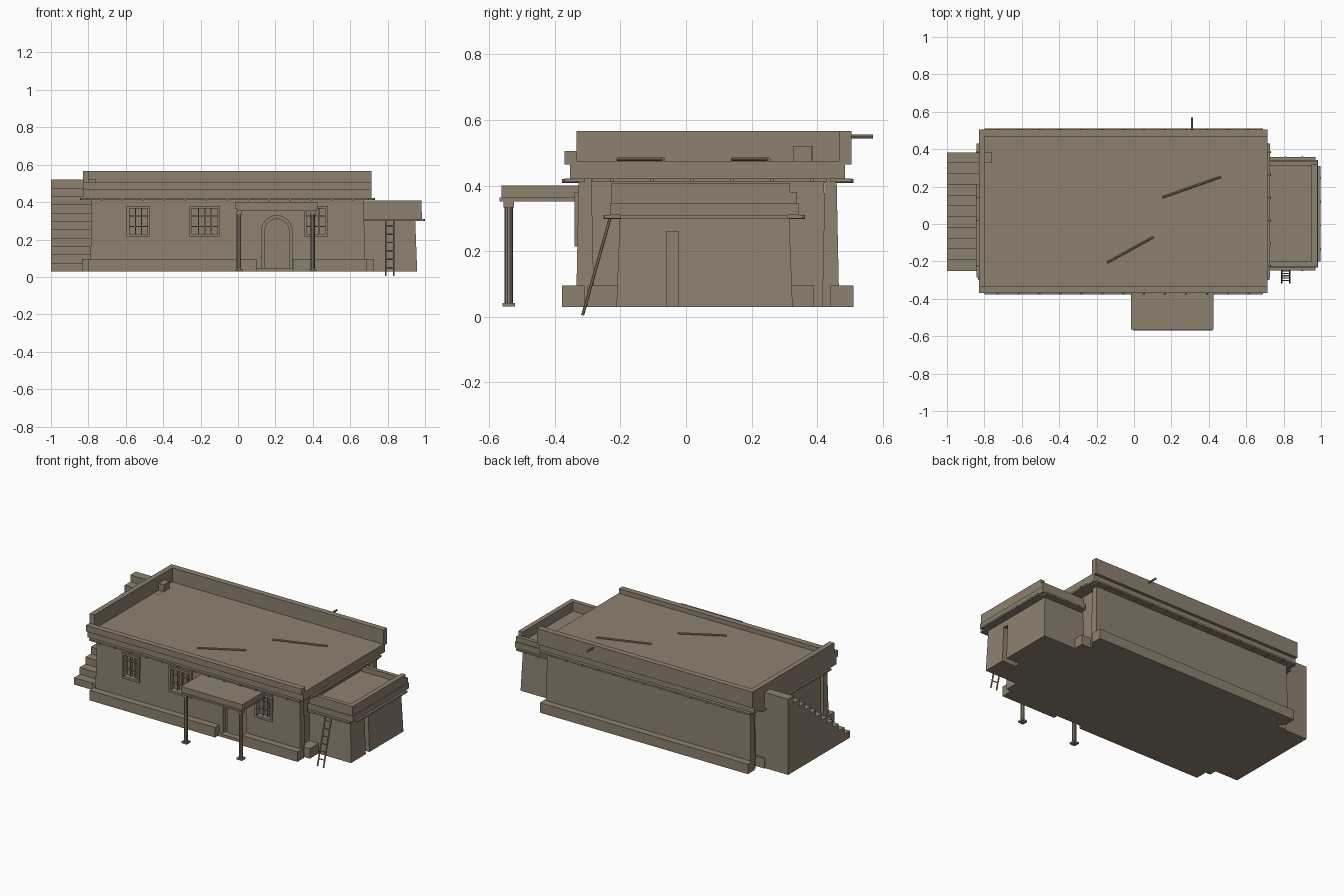
import bpy, bmesh, math
from mathutils import Vector

cube = bpy.data.objects.get("Cube")
if cube:
    bpy.data.objects.remove(cube, do_unlink=True)

clay = bpy.data.materials.new("brown adobe")
clay.use_nodes = True
COLOR = (0.27, 0.22, 0.16, 1)
clay.diffuse_color = COLOR
clay.node_tree.nodes["Principled BSDF"].inputs["Base Color"].default_value = COLOR


def finish(name, bm):
    bmesh.ops.recalc_face_normals(bm, faces=bm.faces)
    mesh = bpy.data.meshes.new(name)
    bm.to_mesh(mesh)
    bm.free()
    mesh.materials.append(clay)
    ob = bpy.data.objects.new(name, mesh)
    bpy.context.collection.objects.link(ob)
    return ob


def box(name, x, y, z, taper=0.0):
    """Box from ranges; taper pulls the top in on every side."""
    bm = bmesh.new()
    bmesh.ops.create_cube(bm, size=1)
    for v in bm.verts:
        s = v.co * 2
        inset = taper if s.z > 0 else 0
        v.co = [(a + b) / 2 + k * ((b - a) / 2 - i)
                for (a, b), k, i in zip((x, y, z), s, (inset, inset, 0))]
    return finish(name, bm)


def rod(name, a, b, r, sides=8):
    a, b = Vector(a), Vector(b)
    bm = bmesh.new()
    bmesh.ops.create_cone(bm, cap_ends=True, segments=sides, radius1=r, radius2=r,
                          depth=(b - a).length)
    bm.transform((b - a).to_track_quat('Z', 'Y').to_matrix().to_4x4())
    bmesh.ops.translate(bm, verts=bm.verts, vec=(a + b) / 2)
    return finish(name, bm)


def prism(name, points, axis, lo, hi):
    """Extrude a 2D outline along x or y."""
    bm = bmesh.new()
    at = (lambda p, t: (t, p[0], p[1])) if axis == 'x' else (lambda p, t: (p[0], t, p[1]))
    face = bm.faces.new([bm.verts.new(at(p, lo)) for p in points])
    ext = bmesh.ops.extrude_face_region(bm, geom=[face])
    shift = (hi - lo, 0, 0) if axis == 'x' else (0, hi - lo, 0)
    bmesh.ops.translate(bm, vec=shift,
                        verts=[g for g in ext["geom"] if isinstance(g, bmesh.types.BMVert)])
    return finish(name, bm)


def cut(target, cutter):
    mod = target.modifiers.new("opening", 'BOOLEAN')
    mod.operation, mod.solver, mod.object = 'DIFFERENCE', 'EXACT', cutter
    cutter.hide_render = True
    cutter.hide_viewport = True
    cutter.display_type = 'WIRE'


def arch(x0, x1, z0, spring):
    r, c = (x1 - x0) / 2, (x0 + x1) / 2
    curve = [(c + r * math.cos(math.pi * i / 12), spring + r * math.sin(math.pi * i / 12))
             for i in range(13)]
    return [(x0, z0), (x1, z0)] + curve


# Main hall: battered walls with thicker front and back walls
box("hall_body", (-0.77, 0.66), (-0.30, 0.43), (0.03, 0.43), 0.01)
front_wall = box("front_wall", (-0.79, 0.68), (-0.335, -0.28), (0.03, 0.42), 0.008)
box("back_wall", (-0.79, 0.68), (0.415, 0.467), (0.03, 0.42), 0.008)

# Plinth, open at the doorway
for x0, x1 in ((-0.80, 0.10), (0.295, 0.69)):
    box("front_plinth", (x0, x1), (-0.378, -0.31), (0.03, 0.095))
box("back_plinth", (-0.80, 0.69), (0.44, 0.51), (0.03, 0.095))
for x0, x1 in ((-0.835, -0.76), (0.65, 0.725)):
    box("side_plinth", (x0, x1), (-0.30, 0.39), (0.03, 0.095))
box("door_step", (0.10, 0.295), (-0.35, -0.31), (0.03, 0.048))

# Windows: deep openings with frame, pane and bars
for x0, x1 in ((-0.595, -0.47), (-0.26, -0.095), (0.355, 0.48)):
    z0, z1, f = 0.215, 0.38, 0.014
    cut(front_wall, box("window_cutter", (x0 + f, x1 - f), (-0.36, -0.302), (z0 + f, z1 - f)))
    for a, b in ((x0, x0 + f), (x1 - f, x1)):
        box("window_jamb", (a, b), (-0.34, -0.31), (z0, z1))
    for a, b in ((z0, z0 + f), (z1 - f, z1)):
        box("window_rail", (x0, x1), (-0.34, -0.31), (a, b))
    bars = 4 if x1 - x0 > 0.15 else 3
    for i in range(1, bars):
        x = x0 + f + (x1 - x0 - 2 * f) * i / bars
        box("window_bar", (x - .003, x + .003), (-0.32, -0.302), (z0 + f, z1 - f))
    for i in (1, 2):
        z = z0 + (z1 - z0) * i / 3
        box("window_crossbar", (x0 + f, x1 - f), (-0.318, -0.302), (z - .003, z + .003))

# Arched doorway with a door leaf
cut(front_wall, prism("door_cutter", arch(0.125, 0.29, 0.048, 0.245), 'y', -0.36, -0.302))
prism("door_leaf", arch(0.14, 0.275, 0.048, 0.245), 'y', -0.312, -0.30)

# Flat roof, trim boards and parapets
box("roof_slab", (-0.83, 0.715), (-0.353, 0.485), (0.42, 0.475))
for y0, y1 in ((-0.37, -0.31), (0.44, 0.505)):
    box("long_trim", (-0.81, 0.70), (y0, y1), (0.411, 0.422))
for x0, x1 in ((-0.842, -0.76), (0.65, 0.727)):
    box("end_trim", (x0, x1), (-0.285, 0.43), (0.411, 0.422))
box("front_parapet", (-0.83, 0.715), (-0.37, -0.333), (0.465, 0.505))
box("back_parapet", (-0.83, 0.715), (0.467, 0.505), (0.465, 0.567))
box("side_parapet", (-0.83, -0.797), (-0.333, 0.467), (0.47, 0.567))
box("roof_vent", (-0.80, -0.765), (0.35, 0.385), (0.47, 0.52))
rod("loose_pole", (0.15, 0.142, 0.48), (0.465, 0.252, 0.48), 0.006)
rod("loose_pole", (-0.145, -0.207, 0.48), (0.105, -0.069, 0.48), 0.006)
rod("rain_spout", (0.31, 0.49, 0.55), (0.31, 0.57, 0.55), 0.006)

# Beam ends under the roof
for i in range(13):
    x = -0.73 + i * 0.112
    rod("beam_end", (x, -0.378, 0.414), (x, 0.51, 0.414), 0.006)
for i in range(6):
    y = -0.225 + i * 0.122
    rod("beam_end", (-0.845, y, 0.417), (0.733, y, 0.417), 0.006)

# Side annex with doorway
annex = box("annex_body", (0.60, 0.958), (-0.212, 0.325), (0.03, 0.315), 0.011)
cut(annex, box("annex_door_cutter", (0.86, 1.0), (-0.06, -0.023), (0.03 - .01, 0.26)))
box("annex_roof", (0.66, 0.985), (-0.232, 0.343), (0.31, 0.347))
box("annex_trim", (0.67, 0.97), (-0.248, 0.357), (0.299, 0.31))
box("annex_end_trim", (0.92, 0.998), (-0.2, 0.31), (0.299, 0.31))
box("annex_end_parapet", (0.95, 0.98), (-0.205, 0.317), (0.34, 0.408))
box("annex_front_parapet", (0.67, 0.98), (-0.228, -0.2), (0.34, 0.408))
box("annex_back_parapet", (0.67, 0.98), (0.312, 0.338), (0.34, 0.38))
for i in range(4):
    y = -0.135 + i * 0.127
    rod("annex_beam_end", (0.9, y, 0.304), (1.0, y, 0.304), 0.006)
for x in (0.72, 0.81, 0.90):
    rod("annex_beam_end", (x, -0.252, 0.304), (x, 0.362, 0.304), 0.006)

# Porch canopy on two posts
box("porch_roof", (-0.015, 0.425), (-0.563, -0.32), (0.364, 0.4))
box("porch_trim", (-0.005, 0.42), (-0.569, -0.32), (0.352, 0.364))
for x in (0.005, 0.4):
    rod("porch_post", (x, -0.54, 0.04), (x, -0.54, 0.34), 0.0125, 10)
    box("post_cap", (x - .016, x + .016), (-0.556, -0.524), (0.333, 0.353))
    box("post_foot", (x - .019, x + .019), (-0.559, -0.521), (0.032, 0.043))

# Outside stair rising toward the back
STEPS, Y0, Y1, Z0, Z1 = 11, -0.25, 0.383, 0.03, 0.52
outline = [(Y1, Z0), (Y0, Z0)]
for i in range(STEPS):
    top = Z0 + (Z1 - Z0) * (i + 1) / STEPS
    outline += [(Y0 + (Y1 - Y0) * i / STEPS, top), (Y0 + (Y1 - Y0) * (i + 1) / STEPS, top)]
prism("outside_stair", outline, 'x', -1.0, -0.76)

# Ladder leaning on the annex
foot, head = Vector((0, -0.315, 0.005)), Vector((0, -0.23, 0.305))
for x in (0.79, 0.833):
    rod("ladder_rail", foot + Vector((x, 0, 0)), head + Vector((x, 0, 0)), 0.0045, 6)
for i in range(1, 7):
    p = foot.lerp(head, i / 6.7)
    rod("ladder_rung", p + Vector((0.787, 0, 0)), p + Vector((0.836, 0, 0)), 0.0035, 6)
